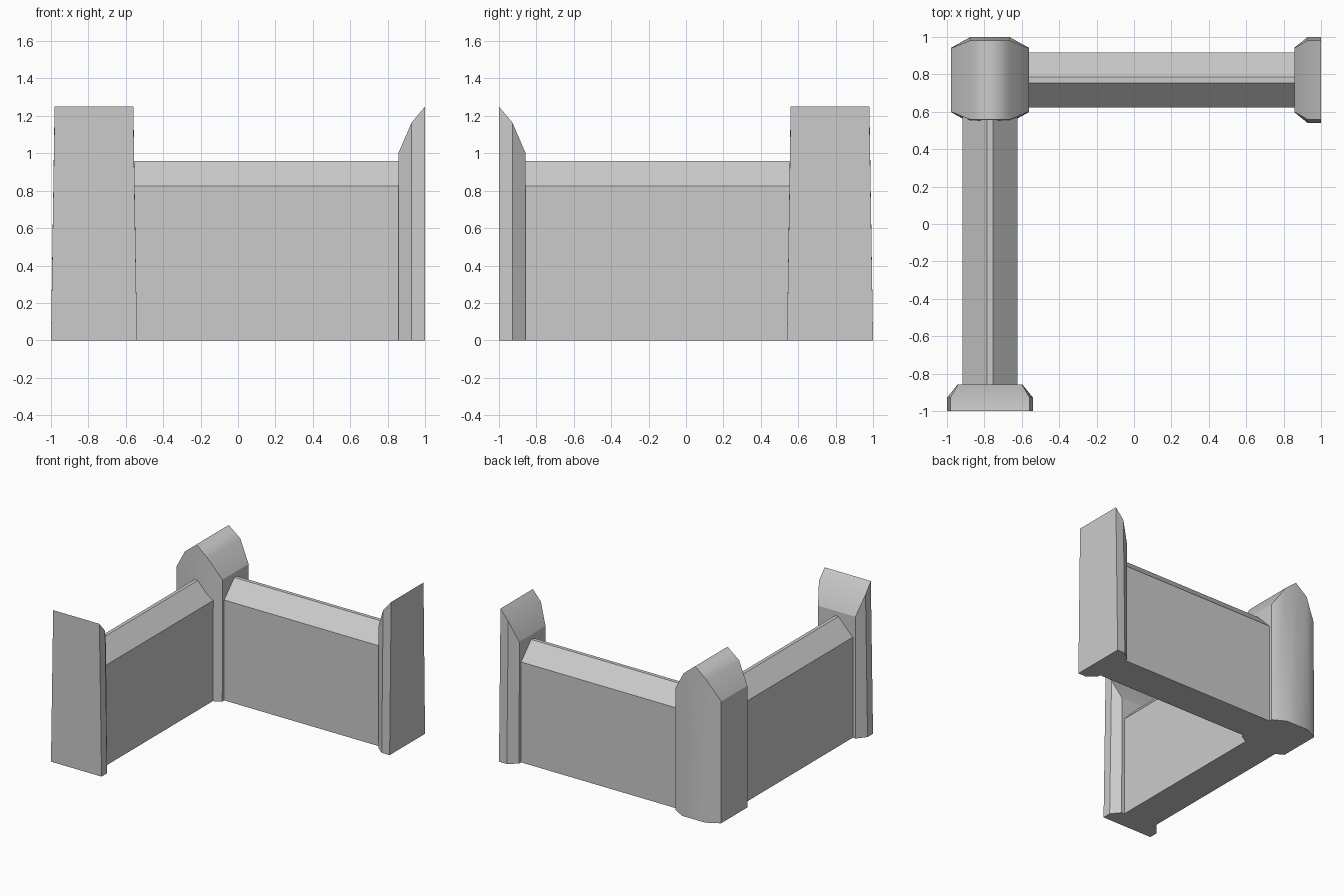
import bpy, bmesh, math

if "Cube" in bpy.data.objects:
    bpy.data.objects.remove(bpy.data.objects["Cube"])

C = 0.77  # wall centre-line offset from the origin


def finish(bm, name, loc, turn):
    bmesh.ops.recalc_face_normals(bm, faces=bm.faces)
    mesh = bpy.data.meshes.new(name)
    bm.to_mesh(mesh)
    bm.free()
    obj = bpy.data.objects.new(name, mesh)
    obj.location = (loc[0], loc[1], 0)
    obj.rotation_euler.z = math.radians(turn)
    bpy.context.collection.objects.link(obj)
    return obj


def post(name, loc, half_width, half=False, turn=0):
    """Tapered post with a gabled cap; the ridge runs along local y.
    Each column: fraction of width, top z, bottom half depth, top half depth."""
    cols = [(-1, 1.0, .172, .17), (-.5, 1.165, .23, .212), (0, 1.25, .23, .21)]
    if not half:
        cols += [(-s, z, b, t) for s, z, b, t in reversed(cols[:2])]
    bm = bmesh.new()
    rings = []  # front bottom, front top, back top, back bottom
    for s, z, b, t in cols:
        x = s * half_width
        rings.append([bm.verts.new(p) for p in
                      ((x, -b, 0), (x, -t, z), (x, t, z), (x, b, 0))])
    roof, ends = [], []
    for a, b in zip(rings, rings[1:]):
        for i in range(4):
            j = (i + 1) % 4
            f = bm.faces.new((a[i], a[j], b[j], b[i]))
            if i == 1:
                roof.append(f)
            elif i != 3:
                ends.append(f)
    bm.faces.new(rings[0])
    bm.faces.new(rings[-1])
    # cap is smooth over the ridge, broad faces of the full post are softened
    for f in roof + ([] if half else ends):
        f.smooth = True
    for e in bm.edges:
        kinds = {0 if f in roof else 1 if f in ends else 2 for f in e.link_faces}
        e.smooth = len(kinds) == 1
    return finish(bm, name, loc, turn)


def wall(name, loc, length, turn=0):
    """Wall with a sloped coping, running along local +x."""
    profile = [(-.146, 0), (-.146, .825), (-.015, .96),
               (.015, .96), (.146, .825), (.146, 0)]
    bm = bmesh.new()
    f = bm.faces.new([bm.verts.new((0, y, z)) for y, z in profile])
    new = bmesh.ops.extrude_face_region(bm, geom=[f], use_keep_orig=True)["geom"]
    bmesh.ops.translate(bm, vec=(length, 0, 0),
                        verts=[v for v in new if isinstance(v, bmesh.types.BMVert)])
    return finish(bm, name, loc, turn)


# Posts: full one at the corner, halved ones at the open ends
post("corner_post", (-C, C), .208)
post("right_end_post", (1, C), .143, half=True)
post("front_end_post", (-C, -1), .143, half=True, turn=-90)

# Walls, with ends tucked into the posts
wall("back_wall", (-.6, C), 1.5)
wall("left_wall", (-C, .6), 1.5, turn=-90)
